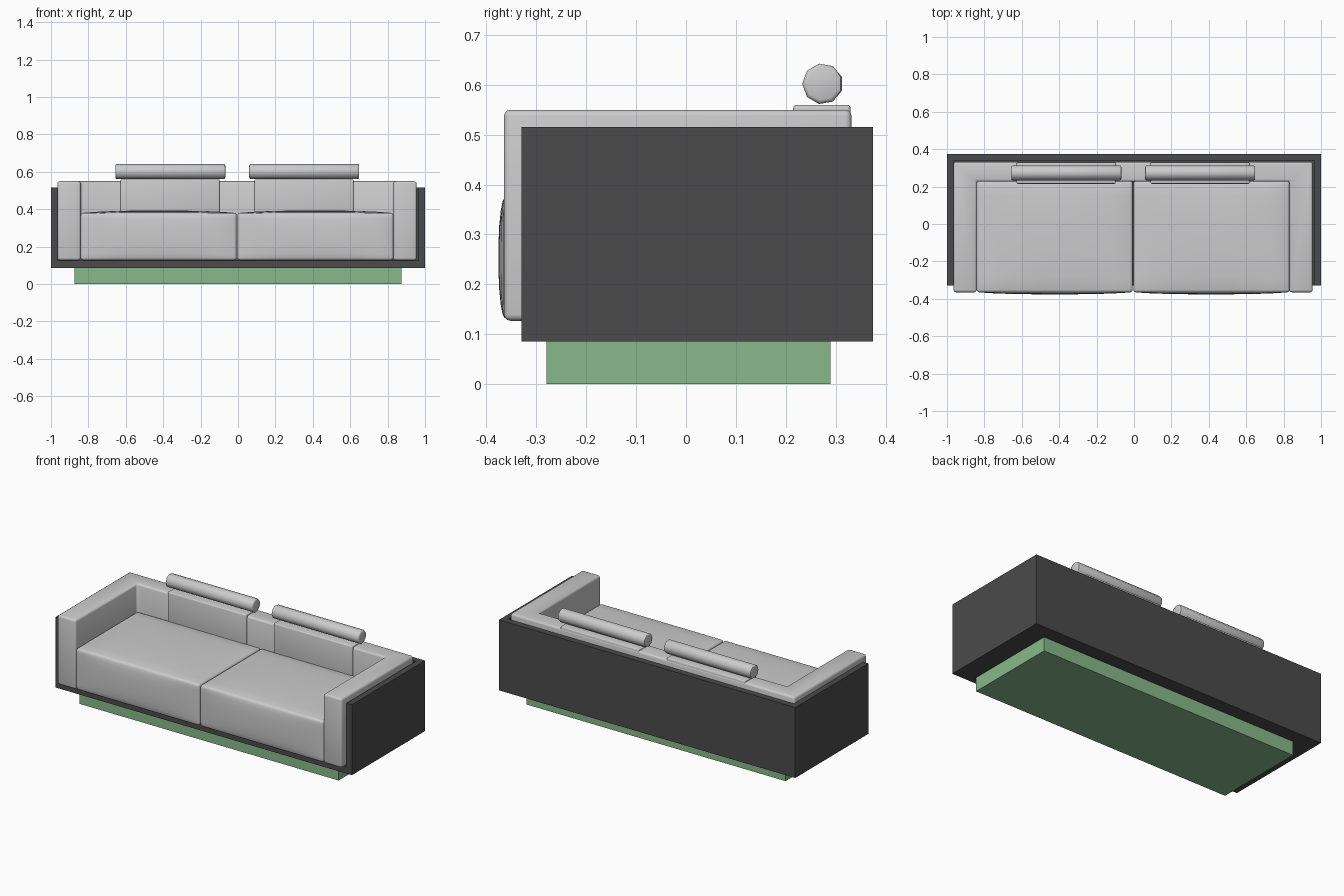
import bpy, bmesh, math
from mathutils import Vector

if "Cube" in bpy.data.objects:
    bpy.data.objects.remove(bpy.data.objects["Cube"])


def material(name, color):
    m = bpy.data.materials.new(name)
    m.diffuse_color = color
    m.use_nodes = True
    m.node_tree.nodes["Principled BSDF"].inputs["Base Color"].default_value = m.diffuse_color
    return m


DARK = material("dark_panel", (0.07, 0.07, 0.07, 1))
GREEN = material("green_plinth", (0.25, 0.48, 0.26, 1))


def finish(name, bm, bevel=0.0, segments=3, mat=None, min_angle=50):
    """Round the hard edges, then turn the bmesh into an object."""
    bmesh.ops.recalc_face_normals(bm, faces=bm.faces)
    if bevel:
        hard = [e for e in bm.edges if e.calc_face_angle(0) > math.radians(min_angle)]
        bmesh.ops.bevel(bm, geom=hard, offset=bevel, segments=segments,
                        profile=0.5, affect='EDGES', clamp_overlap=True)
    mesh = bpy.data.meshes.new(name)
    bm.to_mesh(mesh)
    bm.free()
    ob = bpy.data.objects.new(name, mesh)
    bpy.context.collection.objects.link(ob)
    if mat:
        mesh.materials.append(mat)
    if bevel:
        bpy.ops.object.select_all(action='DESELECT')
        ob.select_set(True)
        bpy.context.view_layer.objects.active = ob
        bpy.ops.object.shade_smooth_by_angle(angle=math.radians(45))
    return ob


def prism(points, direction):
    """Extrude a closed outline along a direction."""
    bm = bmesh.new()
    face = bm.faces.new([bm.verts.new(p) for p in points])
    ext = bmesh.ops.extrude_face_region(bm, geom=[face], use_keep_orig=True)
    moved = [g for g in ext["geom"] if isinstance(g, bmesh.types.BMVert)]
    bmesh.ops.translate(bm, verts=moved, vec=Vector(direction))
    return bm


def box(x0, x1, y0, y1, z0, z1):
    return prism([(x0, y0, z0), (x1, y0, z0), (x1, y1, z0), (x0, y1, z0)],
                 (0, 0, z1 - z0))


def u_shape(x0, x1, y0, y1, z0, z1, side, back):
    """Two arms and a back in one piece, open to the front."""
    outline = [(x0, y0), (x0 + side, y0), (x0 + side, y1 - back), (x1 - side, y1 - back),
               (x1 - side, y0), (x1, y0), (x1, y1), (x0, y1)]
    return prism([(x, y, z0) for x, y in outline], (0, 0, z1 - z0))


def seat(name, x0, x1):
    """Cushion with a crowned top and front."""
    y0, y1, z0, z1 = -0.365, 0.23, 0.127, 0.38
    bm = box(x0, x1, y0, y1, z0, z1)
    bmesh.ops.subdivide_edges(bm, edges=bm.edges, cuts=7, use_grid_fill=True)
    crown = lambda t: 1 - abs(t) ** 3
    for v in bm.verts:
        u = (2 * v.co.x - x0 - x1) / (x1 - x0)
        w = (2 * v.co.y - y0 - y1) / (y1 - y0)
        h = (2 * v.co.z - z0 - z1) / (z1 - z0)
        top, front = v.co.z > z1 - 1e-4, v.co.y < y0 + 1e-4
        if top:
            v.co.z += 0.013 * crown(u) * crown(w)
        if front:
            v.co.y -= 0.011 * crown(u) * crown(h)
    finish(name, bm, 0.014)


# Plinth under the sofa
finish("plinth", box(-0.875, 0.875, -0.28, 0.29, 0, 0.086), mat=GREEN)

# Dark outer shell and its floor
finish("outer_shell", u_shape(-1, 1, -0.33, 0.375, 0.085, 0.515, 0.036, 0.038), mat=DARK)
finish("shell_floor", box(-0.964, 0.964, -0.33, 0.337, 0.085, 0.125), mat=DARK)

# Upholstered arms and back
finish("arms_and_back", u_shape(-0.965, 0.955, -0.365, 0.332, 0.127, 0.55, 0.124, 0.104), 0.013)

# Seat cushions
seat("seat_cushion_left", -0.841, -0.007)
seat("seat_cushion_right", -0.003, 0.831)

# Back pads with nine-sided bolsters above
for side, x0 in (("left", -0.628), ("right", 0.088)):
    finish("back_pad_" + side, box(x0, x0 + 0.53, 0.215, 0.33, 0.34, 0.56), 0.007)
    ring = [math.pi + i * math.tau / 9 for i in range(9)]
    bolster = prism([(x0 - 0.028, 0.274 + 0.041 * math.cos(a), 0.602 + 0.041 * math.sin(a))
                     for a in ring], (0.588, 0, 0))
    finish("bolster_" + side, bolster, 0.008, 2)
